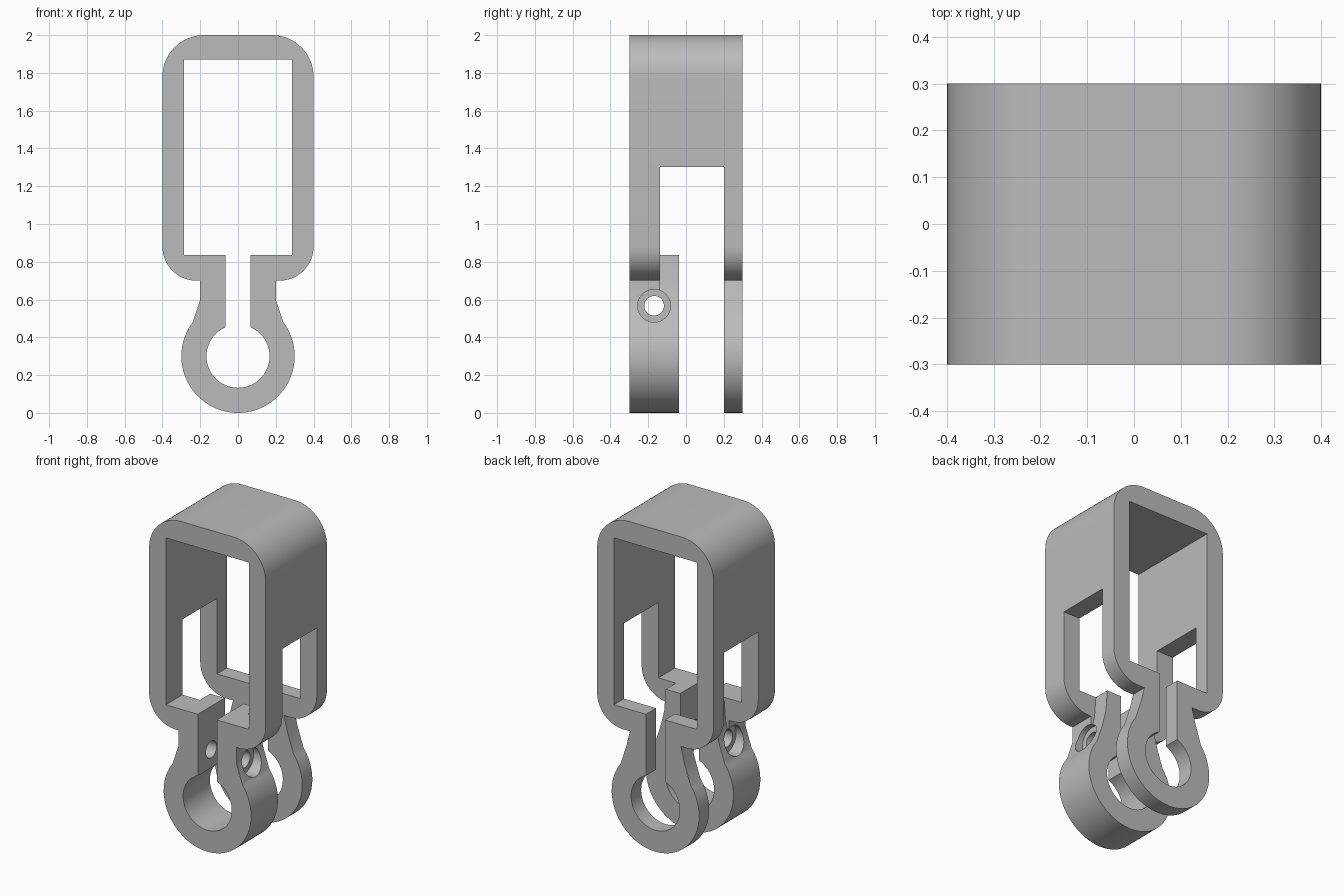
import bpy, bmesh
from math import sin, cos, pi, atan2, radians

cube = bpy.data.objects.get("Cube")
if cube:
    bpy.data.objects.remove(cube)

grey = bpy.data.materials.new("plain grey")
grey.use_nodes = True
colour = (0.5, 0.5, 0.5, 1)
grey.diffuse_color = colour
grey.node_tree.nodes["Principled BSDF"].inputs["Base Color"].default_value = colour


def prism(name, outline, y0, y1):
    """Extrude an (x, z) outline between two depths."""
    bm = bmesh.new()
    face = bm.faces.new([bm.verts.new((x, y0, z)) for x, z in outline])
    new = bmesh.ops.extrude_face_region(bm, geom=[face])["geom"]
    verts = [v for v in new if isinstance(v, bmesh.types.BMVert)]
    bmesh.ops.translate(bm, vec=(0, y1 - y0, 0), verts=verts)
    bmesh.ops.recalc_face_normals(bm, faces=bm.faces)
    mesh = bpy.data.meshes.new(name)
    bm.to_mesh(mesh)
    bm.free()
    mesh.materials.append(grey)
    obj = bpy.data.objects.new(name, mesh)
    bpy.context.collection.objects.link(obj)
    return obj


def arc(cx, cz, r, start, end, steps):
    angles = [start + (end - start) * i / steps for i in range(steps + 1)]
    return [(cx + r * cos(a), cz + r * sin(a)) for a in angles]


def mirrored(half):
    """Close a right-hand outline with its left-hand copy."""
    return half + [(-x, z) for x, z in reversed(half)]


def cut(target, cutter):
    mod = target.modifiers.new("cut", "BOOLEAN")
    mod.operation = "DIFFERENCE"
    mod.solver = "EXACT"
    mod.object = cutter
    bpy.context.view_layer.objects.active = target
    bpy.ops.object.modifier_apply(modifier=mod.name)
    bpy.data.objects.remove(cutter)


def box(name, x, y0, y1, z0, z1):
    return prism(name, [(-x, z0), (x, z0), (x, z1), (-x, z1)], y0, y1)


RING_Z, RING_R, BORE_R = 0.3, 0.3, 0.167
GAP, NECK, SHOULDER, FLOOR = 0.065, 0.2, 0.70, 0.835
OPEN_TOP = 1.303

# Outer silhouette: ring, neck and rounded frame
ring_end = atan2(0.18, 0.24)
half = arc(0, RING_Z, RING_R, -pi / 2, ring_end, 32)[1:]
half += [(NECK, 0.6), (NECK, SHOULDER)]
half += arc(0.22, 0.88, 0.18, -pi / 2, 0, 16)
half += arc(0.18, 1.78, 0.22, 0, pi / 2, 16)
body = prism("cable_clip", mirrored(half) + [(0, 0)], -0.3, 0.3)

# Keyhole-shaped cavity: bore, gap and rectangular window
half = arc(0, RING_Z, BORE_R, -pi / 2, pi / 2 - 0.4, 32)[1:-1]
half = [p for p in half if p[1] < RING_Z or p[0] > GAP]
half += [(GAP, RING_Z + (BORE_R ** 2 - GAP ** 2) ** 0.5), (GAP, FLOOR),
         (0.285, FLOOR), (0.285, 1.87)]
cut(body, prism("cavity", mirrored(half) + [(0, RING_Z - BORE_R)], -0.4, 0.4))

# Opening between the front and back plates
cut(body, box("opening", 0.6, -0.037, 0.201, -0.2, OPEN_TOP))

for side in (1, -1):
    # Clear the frame around the deep front clamp block
    shape = [(0.5, 0.6), (NECK, 0.6), (0.175, SHOULDER), (0.165, FLOOR),
             (0.165, OPEN_TOP), (0.5, OPEN_TOP)]
    cut(body, prism("side_relief", [(side * x, z) for x, z in shape], -0.137, -0.03))

    # Taper the back neck
    shape = [(NECK, 0.6), (0.175, SHOULDER), (0.21, SHOULDER), (0.21, 0.6)]
    cut(body, prism("neck_taper", [(side * x, z) for x, z in shape], 0.19, 0.4))

    # Screw hole with a counterbore
    for radius, start in ((0.052, 0.03), (0.087, 0.165)):
        bpy.ops.mesh.primitive_cylinder_add(
            vertices=40, radius=radius, depth=0.4 - start,
            location=(side * (0.4 + start) / 2, -0.169, 0.567),
            rotation=(0, pi / 2, 0))
        cut(body, bpy.context.object)

bpy.ops.object.select_all(action="DESELECT")
body.select_set(True)
bpy.context.view_layer.objects.active = body
bpy.ops.object.shade_smooth_by_angle(angle=radians(25))
